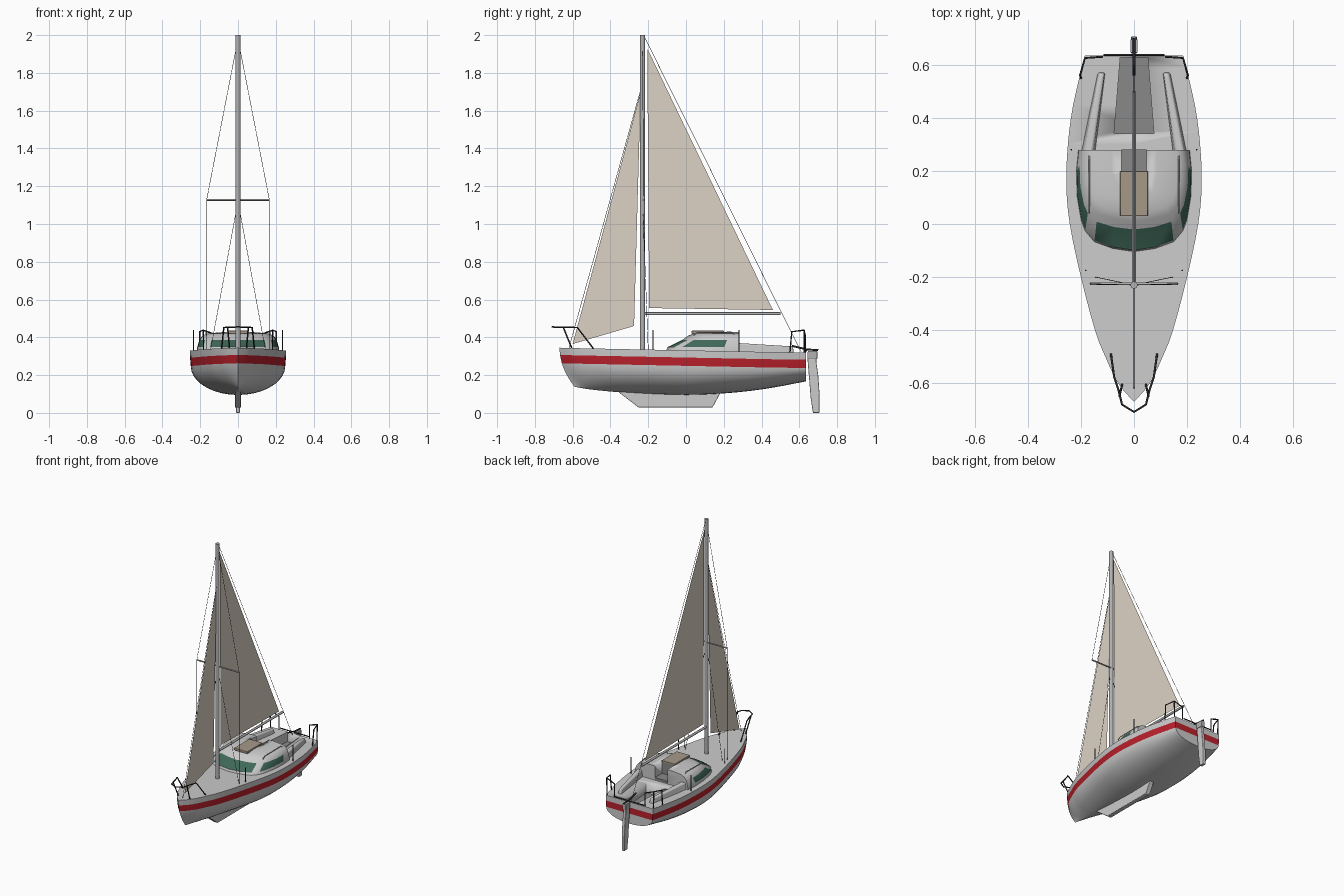
import bpy, bmesh, math
from mathutils import Vector

if "Cube" in bpy.data.objects:
    bpy.data.objects.remove(bpy.data.objects["Cube"])


def material(name, r, g, b):
    m = bpy.data.materials.new(name)
    m.diffuse_color = (r, g, b, 1)
    m.use_nodes = True
    m.node_tree.nodes["Principled BSDF"].inputs["Base Color"].default_value = m.diffuse_color
    return m


WHITE = material("white_shell", .8, .79, .78)
RED = material("red_stripe", .5, .015, .025)
GLASS = material("green_glass", .05, .14, .1)
SAIL = material("sail_cloth", .72, .65, .56)
BEIGE = material("beige_hatch", .38, .32, .25)
GREY = material("grey_floor", .25, .25, .25)
METAL = material("metal", .45, .45, .45)
DARK = material("dark_rail", .03, .03, .035)


def finish(name, bm, mats, angle=35):
    bmesh.ops.remove_doubles(bm, verts=bm.verts[:], dist=1e-4)
    bmesh.ops.recalc_face_normals(bm, faces=bm.faces[:])
    me = bpy.data.meshes.new(name)
    bm.to_mesh(me)
    bm.free()
    for m in mats:
        me.materials.append(m)
    me.shade_smooth()
    me.set_sharp_from_angle(angle=math.radians(angle))
    ob = bpy.data.objects.new(name, me)
    bpy.context.collection.objects.link(ob)
    return ob


def loft(name, low, high, mats, bevel=0):
    """Solid between two matching point loops."""
    bm = bmesh.new()
    a = [bm.verts.new(p) for p in low]
    b = [bm.verts.new(p) for p in high]
    n = len(a)
    bm.faces.new(a)
    bm.faces.new(b)
    for i in range(n):
        j = (i + 1) % n
        bm.faces.new((a[i], a[j], b[j], b[i]))
    ob = finish(name, bm, mats)
    if bevel:
        mod = ob.modifiers.new("bevel", 'BEVEL')
        mod.width, mod.segments = bevel, 3
    return ob


def plate(name, pts, z0, z1, mat, bevel=0):
    return loft(name, [(x, y, z0) for x, y in pts], [(x, y, z1) for x, y in pts], [mat], bevel)


def fin(name, pts, half, mat, bevel=0):
    return loft(name, [(-half, y, z) for y, z in pts], [(half, y, z) for y, z in pts], [mat], bevel)


def rect(x, y0, y1):
    return [(-x, y0), (x, y0), (x, y1), (-x, y1)]


def rod(name, pts, r, mat, smooth=False):
    cu = bpy.data.curves.new(name, 'CURVE')
    cu.dimensions = '3D'
    cu.bevel_depth, cu.bevel_resolution, cu.use_fill_caps = r, 2, True
    if smooth:
        sp = cu.splines.new('BEZIER')
        cu.resolution_u = 5
        sp.bezier_points.add(len(pts) - 1)
        for b, p in zip(sp.bezier_points, pts):
            b.co = p
            b.handle_left_type = b.handle_right_type = 'AUTO'
    else:
        sp = cu.splines.new('POLY')
        sp.points.add(len(pts) - 1)
        for b, p in zip(sp.points, pts):
            b.co = (*p, 1)
    cu.materials.append(mat)
    ob = bpy.data.objects.new(name, cu)
    bpy.context.collection.objects.link(ob)
    return ob


def cut(ob, cutter):
    mod = ob.modifiers.new("cut", 'BOOLEAN')
    mod.operation, mod.object, mod.solver = 'DIFFERENCE', cutter, 'EXACT'
    cutter.hide_render = True
    cutter.hide_viewport = True


# Hull: stations (deck y, keel y, half width, sheer z, keel z), smoothed lengthwise
ST = [(-.67, -.59, 0, .345, .138), (-.6, -.52, .06, .343, .126), (-.5, -.44, .108, .341, .117),
      (-.4, -.36, .147, .339, .11), (-.2, -.18, .2, .335, .1), (0, 0, .242, .331, .095),
      (.15, .15, .255, .328, .1), (.3, .3, .249, .325, .112), (.45, .45, .229, .322, .132),
      (.635, .635, .185, .32, .167)]


def resample(rows, steps):
    out = []
    for i in range(len(rows) - 1):
        p = [Vector(rows[max(0, min(len(rows) - 1, i + k))]) for k in (-1, 0, 1, 2)]
        for s in range(steps):
            t = s / steps
            out.append(.5 * (2 * p[1] + (p[2] - p[0]) * t + (2 * p[0] - 5 * p[1] + 4 * p[2] - p[3]) * t * t
                             + (3 * p[1] - p[0] - 3 * p[2] + p[3]) * t ** 3))
    return out + [Vector(rows[-1])]


def section(st):
    yd, yk, w, zs, zk = st
    a = 1.0 - .08 * (yd + .67) + .5 * max(0, -yd / .67)
    low = zs - .082
    prof = [(0, zs), (w, zs), (w * .995, zs - .038), (w * .98, low)]
    for i in range(1, 10):
        th = i / 9 * math.pi / 2
        x = 0 if i == 9 else w * .98 * math.cos(th) ** a
        prof.append((x, low - (low - zk) * math.sin(th)))
    return [Vector((x, yd + (yk - yd) * ((zs - z) / (zs - zk)) ** 2, z)) for x, z in prof]


secs = [section(s) for s in resample(ST, 3)]
bm = bmesh.new()
for s in (1, -1):
    grid = [[bm.verts.new((p.x * s, p.y, p.z)) for p in sec] for sec in secs]
    mids = [bm.verts.new((0, p.y, p.z)) for p in secs[-1]]
    for i in range(len(mids) - 1):
        for g, h in list(zip(grid, grid[1:])) + [(grid[-1], mids)]:
            if h is mids and i == 0:
                continue
            f = bm.faces.new((g[i], g[i + 1], h[i + 1], h[i]))
            f.material_index = int(i == 2)
hull = finish("hull", bm, [WHITE, RED])

# Cockpit well sunk into the deck
well = [(-.075, .34), (.075, .34), (.052, .627), (-.052, .627)]
cut(hull, plate("well_cutter", well, .25, .4, WHITE))
plate("cockpit_floor", well, .245, .253, GREY)

# Cabin: stacked outlines, (z, width scale, length scale)
HALF = [(0, -.11), (.08, -.098), (.15, -.072), (.185, -.03), (.2, .01), (.215, .1), (.218, .2), (.21, .278)]
outline = [(-x, y) for x, y in HALF[:0:-1]] + HALF
bm = bmesh.new()
rings = []
for z, sx, sy in [(.318, 1, 1), (.348, .99, .97), (.386, .94, .77), (.408, .87, .69), (.42, .76, .62), (.427, .4, .5)]:
    rings.append([bm.verts.new((x * sx, .278 - (.278 - y) * sy, z)) for x, y in outline])
n = len(outline)
for k, (a, b) in enumerate(zip(rings, rings[1:])):
    for i in range(n):
        j = (i + 1) % n
        f = bm.faces.new((a[i], a[j], b[j], b[i]))
        seg = max(i - 7, 6 - i)
        f.material_index = int(k == 1 and seg in (0, 1, 3, 4, 5))
bm.faces.new(rings[0])
bm.faces.new(rings[-1])
cabin = finish("cabin", bm, [WHITE, GLASS], 40)
cut(cabin, plate("companionway_cutter", rect(.048, .195, .3), .34, .46, WHITE))
plate("companionway_floor", rect(.048, .195, .28), .33, .345, GREY)
plate("companionway_panel", rect(.048, .19, .2), .33, .425, GREY)
plate("sliding_hatch", rect(.052, .03, .2), .42, .436, BEIGE, .003)

# Keel fin, rudder and tiller
fin("keel_fin", [(-.37, .12), (-.25, .028), (.14, .028), (.19, .12)], .016, WHITE, .004)
fin("rudder", [(.642, .322), (.69, .318), (.69, .27), (.7, .2), (.707, .1), (.707, 0), (.672, 0),
               (.66, .08), (.652, .18), (.645, .26)], .011, WHITE, .004)
plate("rudder_head", rect(.014, .645, .695), .285, .328, METAL, .003)
rod("tiller", [(0, .7, .332), (0, .64, .336), (0, .56, .355)], .005, DARK)
rod("traveller_bar", [(-.115, .637, .328), (.115, .637, .328)], .004, DARK)

# Mast, boom, spreaders
rod("mast", [(0, -.23, .325), (0, -.23, 2)], .014, METAL)
rod("boom", [(0, -.22, .525), (0, .5, .525)], .008, METAL)
rod("spreader", [(-.166, -.225, 1.128), (.166, -.225, 1.128)], .005, METAL)


# Sails as flat cloth
def sail(name, pts):
    bm = bmesh.new()
    bm.faces.new([bm.verts.new((0, y, z)) for y, z in pts])
    finish(name, bm, [SAIL])


sail("mainsail", [(-.205, 1.93), (-.195, .555), (.46, .545)])
sail("jib", [(-.24, 1.7), (-.275, .46), (-.6, .365)])

# Standing rigging
rod("forestay", [(0, -.24, 1.71), (0, -.62, .342)], .0012, DARK)
rod("backstay", [(0, -.22, 1.99), (0, .61, .322)], .0012, DARK)

# Bow rail
rod("bow_rail", [(.087, -.49, .34), (.075, -.575, .452), (.06, -.62, .453), (.045, -.68, .454), (0, -.708, .455),
                 (-.045, -.68, .454), (-.06, -.62, .453), (-.075, -.575, .452), (-.087, -.49, .34)], .004, DARK)

# Paired parts on each side
for s, side in ((1, "right"), (-1, "left")):
    rod("upper_shroud_" + side, [(0, -.23, 1.98), (s * .166, -.225, 1.128), (s * .166, -.225, .335)], .0012, DARK)
    rod("lower_shroud_" + side, [(0, -.23, 1.12), (s * .145, -.2, .335)], .0012, DARK)
    rod("bow_rail_leg_" + side, [(s * .055, -.65, .454), (s * .045, -.605, .343)], .004, DARK)
    rod("fore_stanchion_" + side, [(s * .182, -.175, .33), (s * .182, -.175, .438)], .003, DARK)
    rod("mid_stanchion_" + side, [(s * .236, .28, .322), (s * .236, .28, .438)], .003, DARK)
    rod("stern_rail_" + side, [(s * .2, .55, .32), (s * .203, .56, .43), (s * .185, .625, .438),
                               (s * .12, .63, .415)], .004, DARK)
    rod("stern_rail_leg_" + side, [(s * .182, .625, .32), (s * .185, .625, .438)], .004, DARK)
    rod("stern_rail_end_" + side, [(s * .12, .63, .32), (s * .12, .63, .415)], .004, DARK)
    rod("roof_handrail_" + side, [(s * .168, .04, .412), (s * .168, .06, .425), (s * .168, .24, .427),
                                  (s * .168, .26, .412)], .003, WHITE)
    base = [(s * .145, .27, .315), (s * .2, .27, .315), (s * .137, .572, .315), (s * .108, .572, .315)]
    top = [(s * .155, .27, .37), (s * .19, .27, .37), (s * .132, .565, .352), (s * .112, .565, .352)]
    loft("cockpit_coaming_" + side, base, top, [WHITE], .008)
